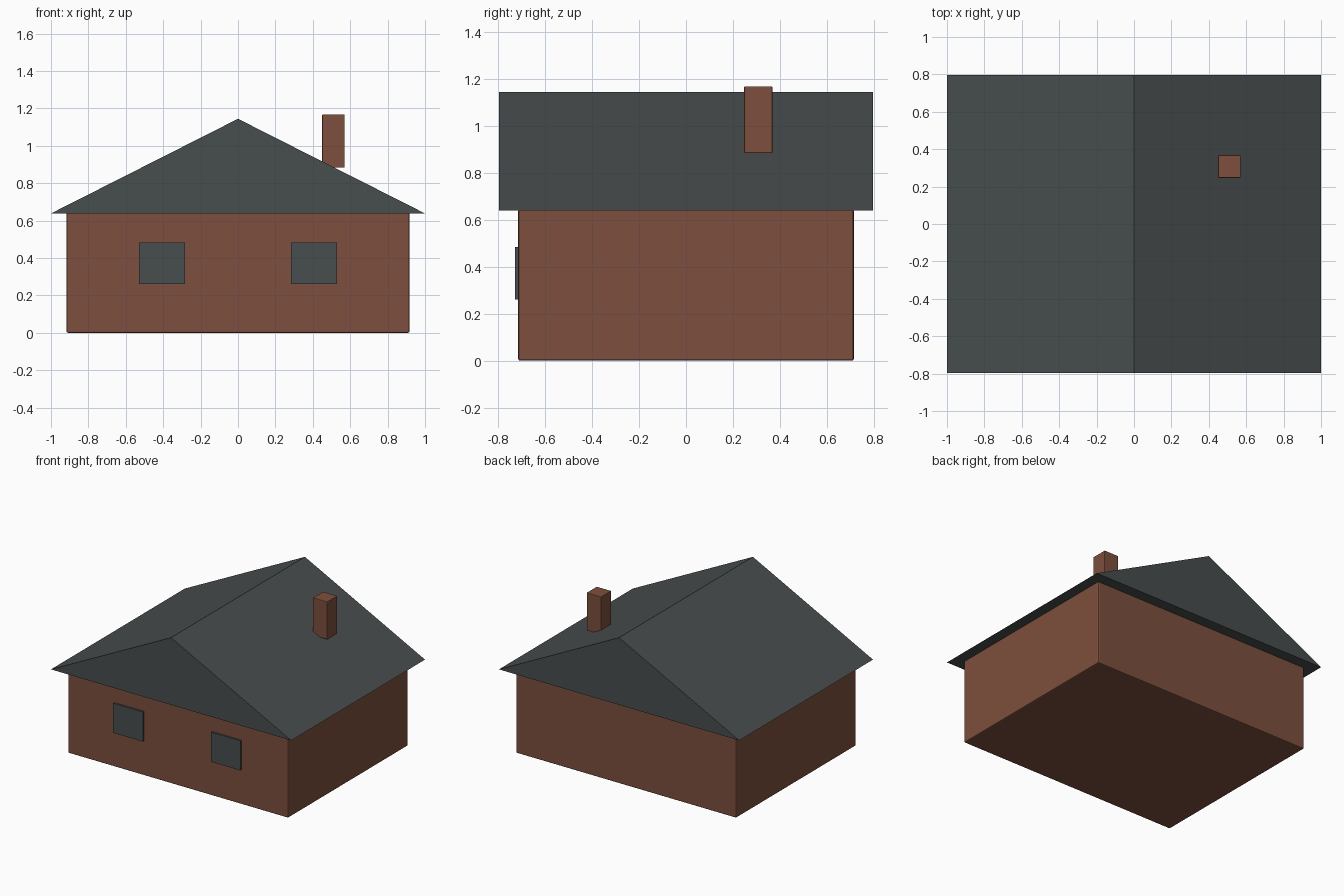
import bpy
import bmesh

if "Cube" in bpy.data.objects:
    bpy.data.objects.remove(bpy.data.objects["Cube"])


def material(name, rgb):
    m = bpy.data.materials.new(name)
    m.diffuse_color = (*rgb, 1.0)
    m.use_nodes = True
    m.node_tree.nodes["Principled BSDF"].inputs["Base Color"].default_value = m.diffuse_color
    return m


BRICK = material("brick_red", (0.205, 0.078, 0.047))
SLATE = material("slate_grey", (0.064, 0.074, 0.075))


def add_object(name, bm, mat):
    bmesh.ops.recalc_face_normals(bm, faces=bm.faces)
    mesh = bpy.data.meshes.new(name)
    bm.to_mesh(mesh)
    bm.free()
    mesh.materials.append(mat)
    obj = bpy.data.objects.new(name, mesh)
    bpy.context.collection.objects.link(obj)
    return obj


def box(name, low, high, mat, bevel=0.0):
    """Box between two corners, with an optional small edge chamfer."""
    bm = bmesh.new()
    bmesh.ops.create_cube(bm, size=1.0)
    for v in bm.verts:
        v.co = [l + (c + 0.5) * (h - l) for c, l, h in zip(v.co, low, high)]
    obj = add_object(name, bm, mat)
    if bevel:
        mod = obj.modifiers.new("edge_chamfer", 'BEVEL')
        mod.width = bevel
        mod.segments = 2
    return obj


def gable_prism(name, profile, half_depth, mat):
    """Extrude an x/z profile along y."""
    bm = bmesh.new()
    face = bm.faces.new([bm.verts.new((x, -half_depth, z)) for x, z in profile])
    ext = bmesh.ops.extrude_face_region(bm, geom=[face], use_keep_orig=True)
    moved = [g for g in ext["geom"] if isinstance(g, bmesh.types.BMVert)]
    bmesh.ops.translate(bm, verts=moved, vec=(0, 2 * half_depth, 0))
    return add_object(name, bm, mat)


# Brick walls
box("walls", (-0.917, -0.714, 0.0), (0.917, 0.714, 0.645), BRICK, 0.008)

# Solid gabled roof with overhanging eaves
gable_prism("roof", [(-1, 0.638), (1, 0.638), (0, 1.144)], 0.796, SLATE)

# Chimney resting on the right slope
box("chimney", (0.45, 0.247, 0.883), (0.57, 0.368, 1.167), BRICK, 0.004)

# Pair of front windows
for side, x in (("left", -0.406), ("right", 0.406)):
    box(side + "_window", (x - 0.123, -0.728, 0.26), (x + 0.123, -0.70, 0.483), SLATE)
